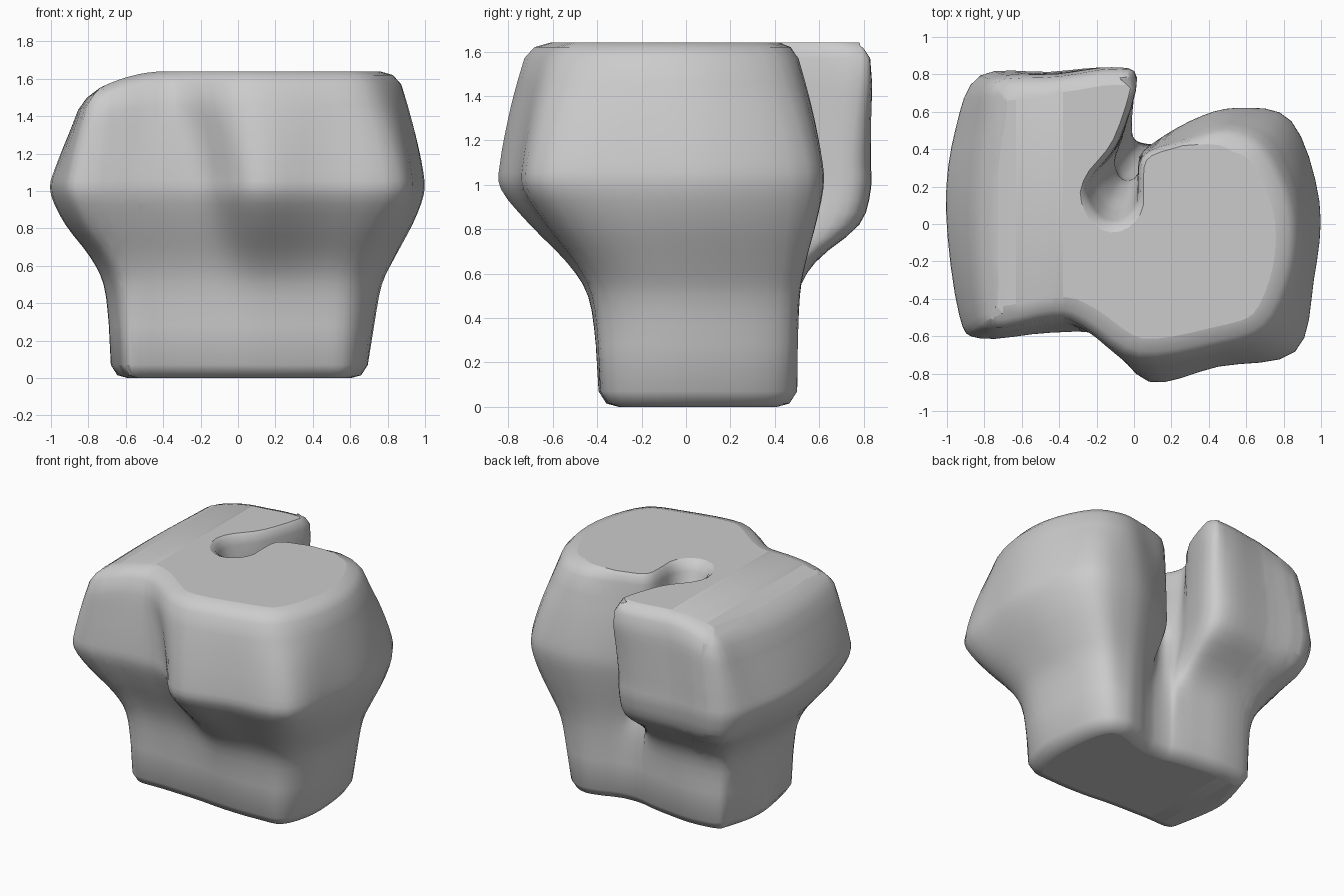
import bpy, bmesh
from mathutils import Vector

if "Cube" in bpy.data.objects:
    bpy.data.objects.remove(bpy.data.objects["Cube"])

# Matching outlines, clockwise from the back left: foot, widest level, top
BASE = [(-.62, .37), (-.56, .46), (-.35, .49), (-.15, .47), (-.05, .455), (.02, .44),
        (.06, .43), (.11, .425), (.16, .425), (.21, .43), (.28, .45), (.36, .48),
        (.48, .50), (.60, .44), (.67, .25), (.69, -.10), (.60, -.35), (.40, -.39),
        (.14, -.39), (-.08, -.37), (-.36, -.36), (-.58, -.35), (-.64, -.20), (-.68, .10)]
WIDE = [(-.95, .50), (-.82, .79), (-.45, .81), (-.12, .83), (.00, .74), (-.05, .50),
        (-.10, .34), (-.07, .25), (-.01, .24), (.03, .29), (.05, .39), (.30, .55),
        (.55, .62), (.84, .55), (.99, .12), (.96, -.30), (.86, -.68), (.45, -.76),
        (.08, -.84), (-.17, -.60), (-.45, -.58), (-.82, -.61), (-.93, -.48), (-1.0, .08)]
TOP = [(-.82, .55), (-.75, .77), (-.40, .80), (-.12, .84), (.02, .79), (-.08, .44),
       (-.24, .22), (-.19, .07), (-.09, .03), (.01, .12), (.04, .36), (.25, .45),
       (.50, .52), (.72, .42), (.87, .10), (.87, -.25), (.73, -.57), (.45, -.68),
       (.02, -.74), (-.28, -.56), (-.42, -.52), (-.76, -.57), (-.84, -.42), (-.87, .10)]

# Levels: height, blend foot->wide, blend wide->top, inward offset
LEVELS = [(0, 0, 0, .09), (.015, 0, 0, .035), (.07, 0, 0, 0), (.28, .03, 0, 0),
          (.50, .11, 0, 0), (.65, .32, 0, 0), (.82, .69, 0, 0), (.98, .98, 0, 0),
          (1.10, 1, .05, 0), (1.30, 1, .42, 0), (1.46, 1, .82, 0),
          (1.57, 1, 1, .015), (1.62, 1, 1, .06), (1.64, 1, 1, .13)]


def spline(p0, p1, p2, p3, t):
    return 0.5 * (2 * p1 + (p2 - p0) * t + (2 * p0 - 5 * p1 + 4 * p2 - p3) * t * t
                  + (3 * p1 - p0 - 3 * p2 + p3) * t ** 3)


def smooth_loop(pts, steps=4):
    n = len(pts)
    return [spline(*(pts[(i + k) % n] for k in (-1, 0, 1, 2)), s / steps)
            for i in range(n) for s in range(steps)]


def flare(w, m):
    # the back left lobe juts out abruptly, the right side opens gradually
    if m[0] < .05 and m[1] > .7:
        s = min(1, w * 1.1)
        return s * s * (3 - 2 * s)
    if m[0] > .8 and m[1] > -.4:
        return w ** .62
    if m[0] < -.9:
        return min(1, w * 1.1)
    return w


def ring(z, w, t, inset):
    pts = []
    for b, m, u in zip(BASE, WIDE, TOP):
        p = Vector(b).lerp(Vector(m), flare(w, m))
        pts.append(p + (Vector(u) - Vector(m)) * t)
    pts = smooth_loop(pts)
    out = []
    for i, p in enumerate(pts):
        d = (pts[(i + 1) % len(pts)] - pts[i - 1]).normalized()
        # smaller rounding around the notch and the narrow tip beside it
        near = (p - Vector((-.05, .45))).length
        f = min(1, max(.25, (near - .2) / .4)) if z > 1.2 else 1
        if p.y > .76:
            f = max(f, .75)
        q = p + Vector((d.y, -d.x)) * inset * f
        out.append(Vector((q.x, q.y, z)))
    return out


# Loft the rings, with extra smooth rings between the levels
keys = [ring(*lv) for lv in LEVELS]
rings = []
for i in range(len(keys) - 1):
    rings.append(keys[i])
    if 2 < i < 10:
        for s in (1 / 3, 2 / 3):
            rings.append([spline(a, b, c, d, s) for a, b, c, d in
                          zip(keys[i - 1], keys[i], keys[i + 1], keys[i + 2])])
rings.append(keys[-1])

bm = bmesh.new()
loops = [[bm.verts.new(p) for p in r] for r in rings]
n = len(loops[0])
for lo, hi in zip(loops, loops[1:]):
    for i in range(n):
        j = (i + 1) % n
        bm.faces.new((lo[i], hi[i], hi[j], lo[j]))
bm.faces.new(loops[0])
bm.faces.new(list(reversed(loops[-1])))
bmesh.ops.recalc_face_normals(bm, faces=bm.faces[:])

# Let the top droop towards the left side
for k in range(8):
    bmesh.ops.bisect_plane(bm, geom=bm.verts[:] + bm.edges[:] + bm.faces[:],
                           plane_co=(-.38 - .05 * k, 0, 0), plane_no=(1, 0, 0))
for v in bm.verts:
    if v.co.z > 1.05:
        drop = .7 * max(0, -.38 - v.co.x) ** 2
        v.co.z -= drop * (v.co.z - 1.05) / .6

mesh = bpy.data.meshes.new("two_lobed_block")
bm.to_mesh(mesh)
bm.free()
obj = bpy.data.objects.new("two_lobed_block", mesh)
bpy.context.collection.objects.link(obj)
bpy.context.view_layer.objects.active = obj
obj.select_set(True)
bpy.ops.object.shade_smooth_by_angle(angle=1.0)
# Flat caps keep clean shading
for p in mesh.polygons:
    if len(p.vertices) > 8 and abs(p.normal.z) > .8:
        p.use_smooth = False
